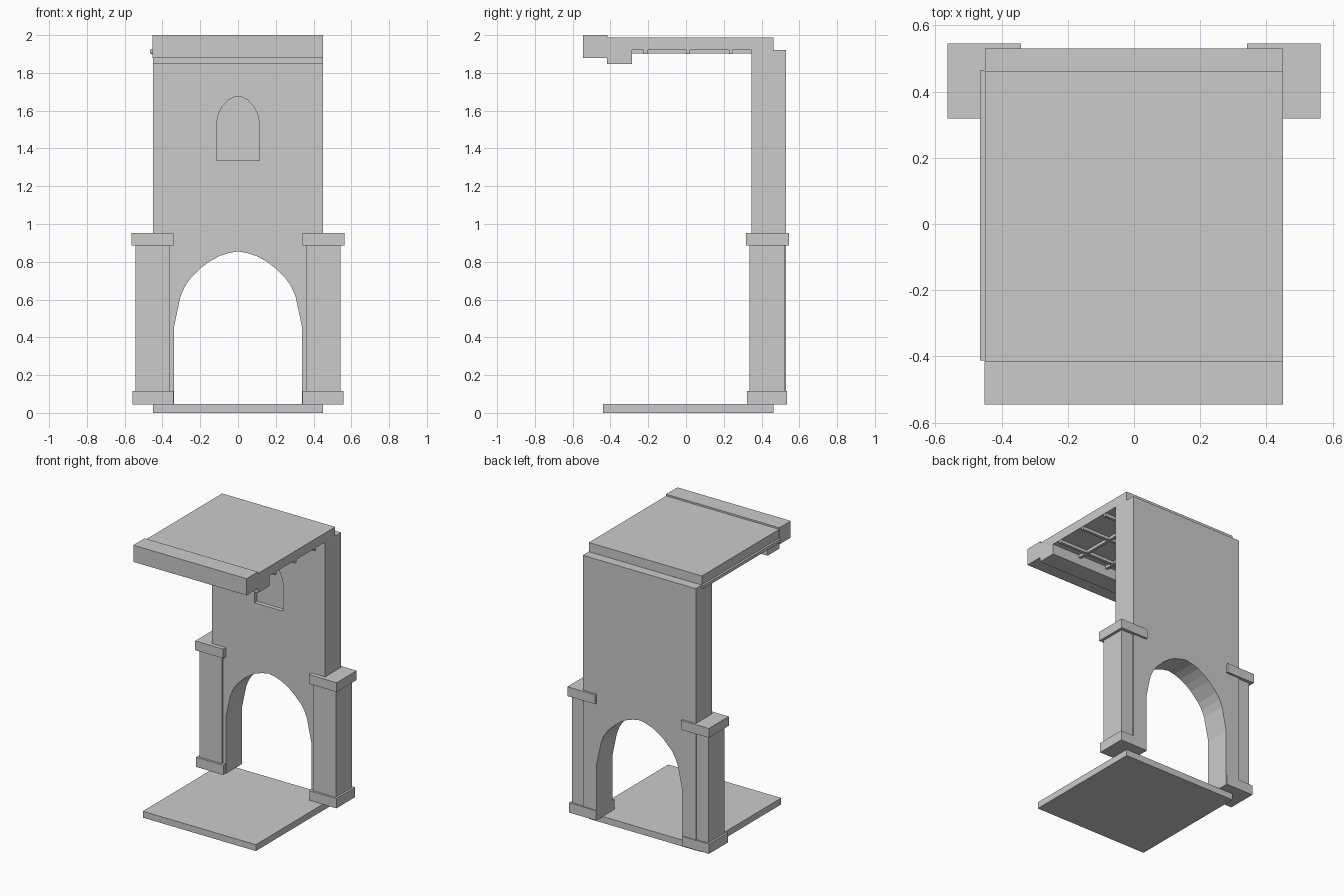
import bpy, bmesh

if "Cube" in bpy.data.objects:
    bpy.data.objects.remove(bpy.data.objects["Cube"])

stone = bpy.data.materials.new("grey_stone")
stone.diffuse_color = (0.6, 0.6, 0.6, 1)
stone.use_nodes = True
stone.node_tree.nodes["Principled BSDF"].inputs["Base Color"].default_value = stone.diffuse_color


def extrude(name, pts, y0, y1):
    """Extrude an x-z outline from y0 to y1."""
    bm = bmesh.new()
    front = [bm.verts.new((x, y0, z)) for x, z in pts]
    back = [bm.verts.new((x, y1, z)) for x, z in pts]
    n = len(pts)
    bm.faces.new(front)
    bm.faces.new(back[::-1])
    for i in range(n):
        j = (i + 1) % n
        bm.faces.new((front[i], back[i], back[j], front[j]))
    bmesh.ops.recalc_face_normals(bm, faces=bm.faces[:])
    me = bpy.data.meshes.new(name)
    bm.to_mesh(me)
    bm.free()
    me.materials.append(stone)
    ob = bpy.data.objects.new(name, me)
    bpy.context.scene.collection.objects.link(ob)
    return ob


def box(name, x, y, z):
    return extrude(name, [(x[0], z[0]), (x[1], z[0]), (x[1], z[1]), (x[0], z[1])], *y)


def mirrored(half):
    """Complete a right-hand profile (ending on x = 0) with its left half."""
    return half + [(-x, z) for x, z in half[-2::-1]]


# floor slab
box("floor", (-0.45, 0.45), (-0.44, 0.462), (0, 0.046))

# back wall with pointed archway
arch = mirrored([(0.34, 0.045), (0.34, 0.45), (0.305, 0.615), (0.284, 0.664),
                 (0.257, 0.706), (0.193, 0.77), (0.15, 0.802), (0.103, 0.828),
                 (0.05, 0.846), (0, 0.855)])
wall = extrude("wall", [(-0.45, 0.045), (-0.45, 1.922), (0.45, 1.922), (0.45, 0.045)] + arch,
               0.348, 0.53)

# blind window niche cut into the front of the wall
niche = mirrored([(0.113, 1.335), (0.113, 1.54), (0.103, 1.583), (0.083, 1.622),
                  (0.052, 1.655), (0.025, 1.67), (0, 1.676)])
cutter = extrude("niche_cutter", niche, 0.25, 0.378)
cutter.hide_render = True
cutter.hide_viewport = True
mod = wall.modifiers.new("niche", "BOOLEAN")
mod.operation = "DIFFERENCE"
mod.solver = "EXACT"
mod.object = cutter

# corner pillars
for side, s in (("left", -1), ("right", 1)):
    for part, x0, x1, y, z in (("base", 0.342, 0.558, (0.322, 0.536), (0.045, 0.115)),
                               ("shaft", 0.362, 0.543, (0.337, 0.522), (0.115, 0.885)),
                               ("cap", 0.341, 0.563, (0.318, 0.545), (0.885, 0.952))):
        box(f"{side}_pillar_{part}", sorted((s * x0, s * x1)), y, z)

# roof slab and front beams
box("roof_slab", (-0.45, 0.45), (-0.42, 0.462), (1.922, 1.988))
box("front_beam", (-0.452, 0.45), (-0.545, -0.416), (1.88, 2.0))
box("inner_beam", (-0.45, 0.45), (-0.418, -0.285), (1.848, 1.93))

# ceiling rib grid
for i in range(4):
    x = -0.455 + 0.225 * i
    box(f"ceiling_rib_long_{i}", (x - 0.01, x + 0.01), (-0.412, 0.465), (1.902, 1.924))
for i in range(3):
    y = -0.214 + 0.2255 * i
    box(f"ceiling_rib_cross_{i}", (-0.46, 0.449), (y - 0.01, y + 0.01), (1.901, 1.924))
